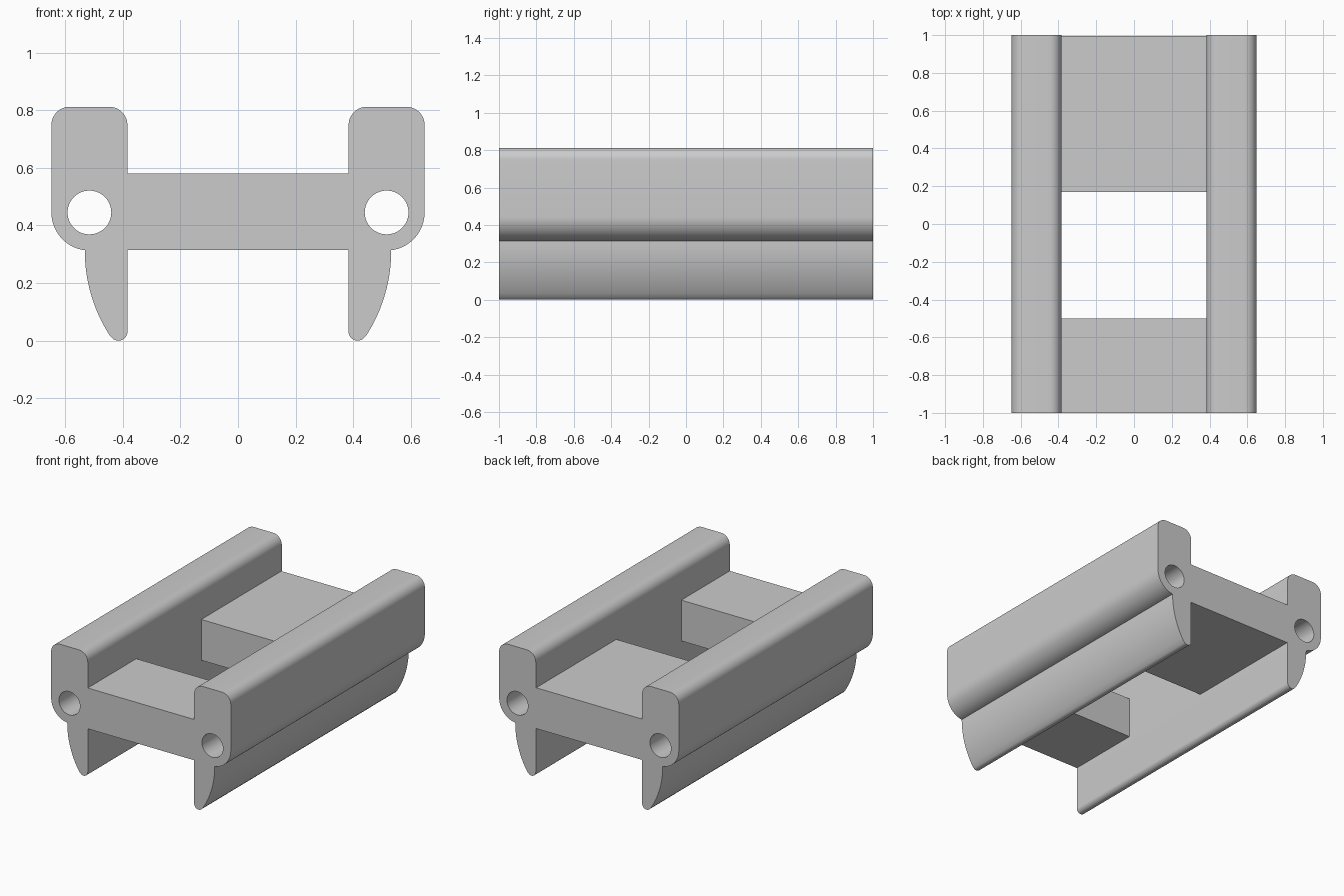
import bpy
import bmesh
from math import radians, cos, sin
from mathutils import Vector

cube = bpy.data.objects.get("Cube")
if cube:
    bpy.data.objects.remove(cube, do_unlink=True)

grey = bpy.data.materials.new("plain grey")
grey.use_nodes = True
grey.diffuse_color = (0.6, 0.6, 0.6, 1)
grey.node_tree.nodes["Principled BSDF"].inputs["Base Color"].default_value = (0.6, 0.6, 0.6, 1)


def arc(cx, cz, r, start, end, steps):
    """Points on an arc in the x-z plane, angles in degrees."""
    angles = [radians(start + (end - start) * i / steps) for i in range(steps + 1)]
    return [(cx + r * cos(a), cz + r * sin(a)) for a in angles]


def add_object(name, bm):
    bmesh.ops.recalc_face_normals(bm, faces=bm.faces)
    mesh = bpy.data.meshes.new(name)
    bm.to_mesh(mesh)
    bm.free()
    mesh.materials.append(grey)
    obj = bpy.data.objects.new(name, mesh)
    bpy.context.collection.objects.link(obj)
    return obj


def extrude_loops(name, loops, side, y0, y1):
    """Fill an outline with its holes and extrude it along y."""
    bm = bmesh.new()
    edges = []
    for loop in loops:
        verts = [bm.verts.new((side * x, y0, z)) for x, z in loop]
        edges += [bm.edges.new((v, verts[i - 1])) for i, v in enumerate(verts)]
    bmesh.ops.triangle_fill(bm, edges=edges, use_beauty=True, normal=Vector((0, -1, 0)))
    result = bmesh.ops.extrude_face_region(bm, geom=bm.faces[:], use_keep_orig=True)
    moved = [g for g in result["geom"] if isinstance(g, bmesh.types.BMVert)]
    bmesh.ops.translate(bm, verts=moved, vec=(0, y1 - y0, 0))
    return add_object(name, bm)


# Rail section: rounded head, round belly, curved fin with a rounded tip
INNER, OUTER, TOP, ROUND = 0.384, 0.648, 0.812, 0.063
HOLE = (0.516, 0.445)
outline = (
    arc(INNER + ROUND, TOP - ROUND, ROUND, 180, 90, 10)
    + arc(OUTER - ROUND, TOP - ROUND, ROUND, 90, 0, 10)
    + arc(*HOLE, 0.132, 0, -83, 16)
    + arc(-0.012, 0.312, 0.544, 0, -32.5, 16)
    + arc(0.415, 0.031, 0.031, -33, -180, 12)
)
bore = arc(*HOLE, 0.076, 0, 352.5, 47)

for name, side in (("left_rail", 1), ("right_rail", -1)):
    rail = extrude_loops(name, [outline, bore], side, -1, 1)
    bpy.ops.object.select_all(action="DESELECT")
    rail.select_set(True)
    bpy.context.view_layer.objects.active = rail
    bpy.ops.object.shade_smooth_by_angle(angle=radians(30))

# Flat bridges joining the rails, with an open gap between them
section = [(-INNER, 0.314), (INNER, 0.314), (INNER, 0.58), (-INNER, 0.58)]
extrude_loops("front_bridge", [section], 1, -1, -0.5)
extrude_loops("rear_bridge", [section], 1, 0.17, 0.996)
